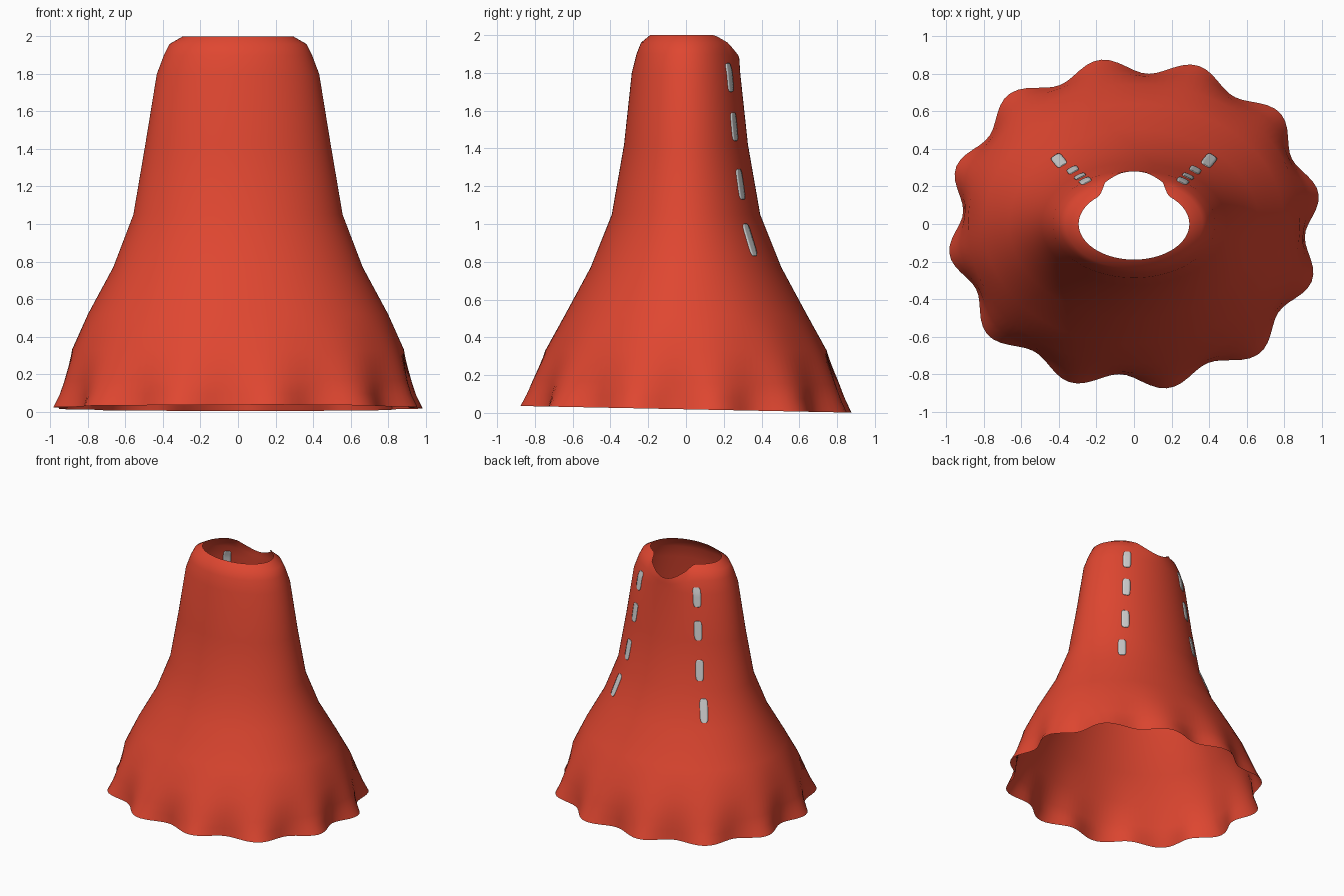
import bpy, bmesh, math
from mathutils import Vector

if "Cube" in bpy.data.objects:
    bpy.data.objects.remove(bpy.data.objects["Cube"])

# Profile: height, half width, half depth
PROFILE = [(0.0, 0.955, 0.845), (0.07, 0.935, 0.825), (0.15, 0.92, 0.805),
           (0.33, 0.885, 0.745), (0.52, 0.80, 0.64), (0.77, 0.665, 0.505),
           (1.05, 0.558, 0.393), (1.42, 0.495, 0.328), (1.8, 0.433, 0.287),
           (1.9, 0.395, 0.262), (1.96, 0.365, 0.238), (2.0, 0.295, 0.19)]
SEGMENTS = 144
LOBES = 12


def make_material(name, color):
    mat = bpy.data.materials.new(name)
    mat.use_nodes = True
    mat.diffuse_color = (*color, 1)
    mat.node_tree.nodes["Principled BSDF"].inputs["Base Color"].default_value = (*color, 1)
    return mat


def notch(t):
    """1 at the middle of the back, fading to 0 on both sides."""
    d = abs(t - math.pi / 2) / math.radians(42)
    return 0.5 + 0.5 * math.cos(math.pi * d) if d < 1 else 0.0


def surface(t, z):
    """Point on the garment at angle t and height z."""
    for (z0, a0, b0), (z1, a1, b1) in zip(PROFILE, PROFILE[1:]):
        if z <= z1:
            break
    f = (z - z0) / (z1 - z0)
    a, b = a0 + (a1 - a0) * f, b0 + (b1 - b0) * f
    # Rippled hem, fading upward
    fade = max(0.0, 1 - z / 0.33) ** 1.6
    ripple = 0.042 * fade * math.cos(LOBES * (t - math.radians(10.5)))
    corner = 1 + 0.03 * max(0.0, 1 - z / 0.77) * math.sin(2 * t) ** 2
    x = (a * corner + ripple) * math.cos(t)
    y = (b * corner + ripple) * math.sin(t)
    if z > 1.8:
        y += 0.015 * notch(t) * min(1, (z - 1.8) / 0.08)
    # Slightly tilted hem
    tilt = (0.019 - 0.02 * y) * max(0.0, 1 - z / 0.33)
    return Vector((x, y, z + tilt))


def make_object(name, rows, closed, mat):
    bm = bmesh.new()
    grid = [[bm.verts.new(p) for p in row] for row in rows]
    for low, high in zip(grid, grid[1:]):
        n = len(low)
        for i in range(n if closed else n - 1):
            j = (i + 1) % n
            bm.faces.new((low[i], low[j], high[j], high[i]))
    mesh = bpy.data.meshes.new(name)
    bm.to_mesh(mesh)
    bm.free()
    mesh.materials.append(mat)
    mesh.shade_smooth()
    obj = bpy.data.objects.new(name, mesh)
    bpy.context.collection.objects.link(obj)
    return obj


red = make_material("red cloth", (0.74, 0.062, 0.03))
gray = make_material("light gray", (0.62, 0.62, 0.62))

# Open shell of cloth, with the top edge dipping at the back
rings = []
for z, _, _ in PROFILE:
    ring = []
    for i in range(SEGMENTS):
        t = math.tau * i / SEGMENTS
        h = z if z <= 1.8 else 1.8 + (z - 1.8) * (1 - 0.57 * notch(t))
        ring.append(surface(t, h))
    rings.append(ring)
make_object("cloak_body", rings, True, red)

# Dashes down both sides of the back, visible inside and out
DASHES = [(1.85, 1.70, 53), (1.59, 1.44, 53), (1.29, 1.13, 52), (1.0, 0.83, 49)]
STEPS = 14
for number, (top, bottom, degrees) in enumerate(DASHES, 1):
    for side, label in ((1, "left"), (-1, "right")):
        rows = []
        for k in range(STEPS + 1):
            v = -math.cos(math.pi * k / STEPS)
            z = (top + bottom) / 2 + v * (top - bottom) / 2
            half = 0.012 + 0.018 * (1 - abs(v) ** 6) ** 0.5
            row = []
            for u in (-1, -0.5, 0, 0.5, 1):
                t = math.radians(degrees)
                speed = (surface(t + 0.01, z) - surface(t - 0.01, z)).length / 0.02
                p = surface(t + u * half / speed, z)
                row.append(Vector((p.x * side, p.y, p.z)))
            rows.append(row[::side])
        dash = make_object(f"dash_{label}_{number}", rows, False, gray)
        slab = dash.modifiers.new("thickness", "SOLIDIFY")
        slab.thickness = 0.009
        slab.offset = 0
